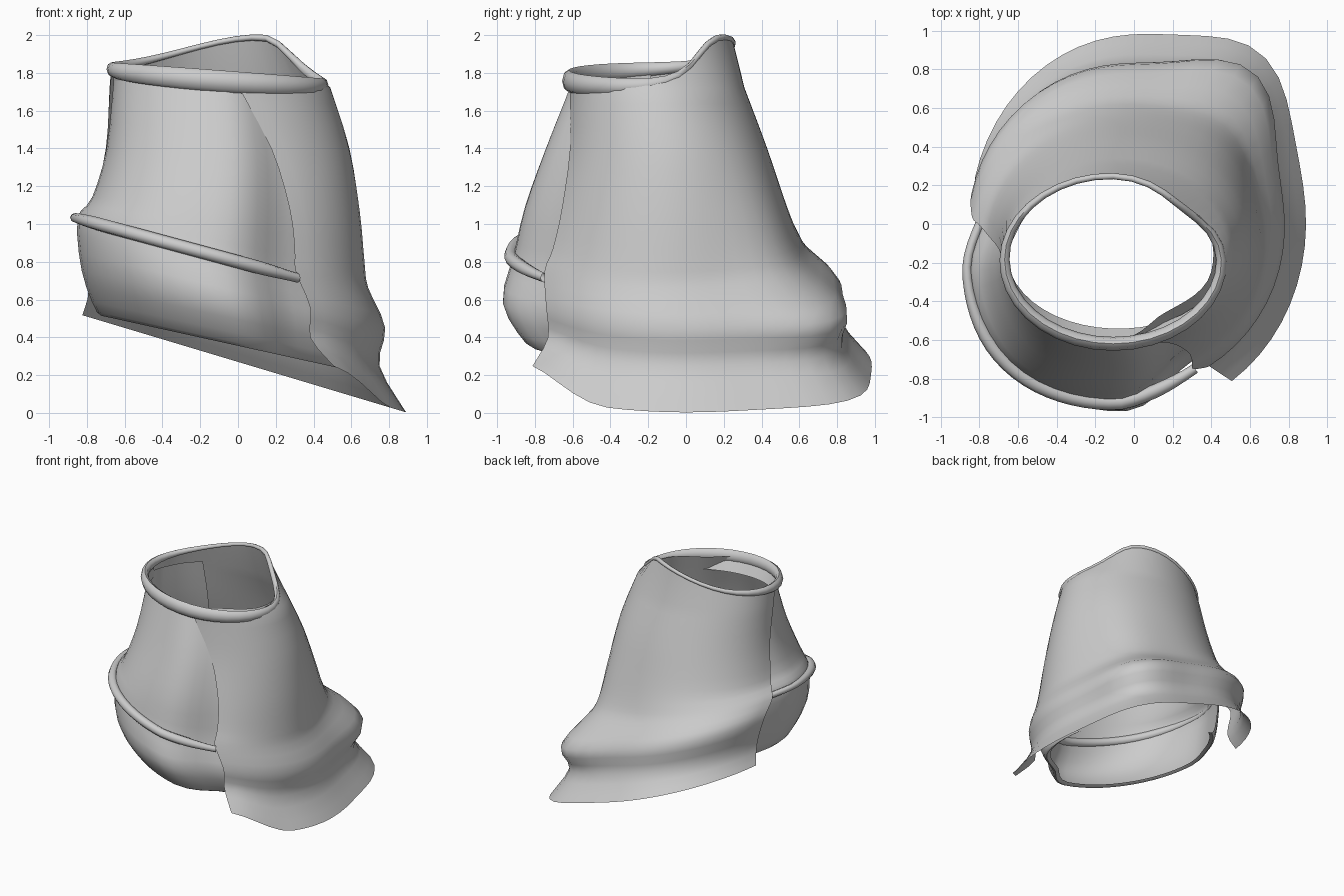
import bpy
from math import sin, cos, radians, exp, tau

if "Cube" in bpy.data.objects:
    bpy.data.objects.remove(bpy.data.objects["Cube"])


def smooth(a, b, t):
    t = min(1, max(0, (t - a) / (b - a)))
    return t * t * (3 - 2 * t)


def oval(xl, xr, yf, yb, deg, k=1.0):
    a = radians(deg)
    return ((xl + xr) / 2 + (xr - xl) / 2 * cos(a) * k,
            (yf + yb) / 2 + (yb - yf) / 2 * sin(a) * k)


def refine(rows, steps):
    """Catmull-Rom interpolation between rows of parameters."""
    out = []
    for i in range(len(rows) - 1):
        p = [rows[max(0, min(len(rows) - 1, i + d))] for d in (-1, 0, 1, 2)]
        for s in range(steps):
            t = s / steps
            out.append([b + .5 * t * (c - a + t * (2*a - 5*b + 4*c - d + t * (3*(b - c) + d - a)))
                        for a, b, c, d in zip(*p)])
    return out + [list(rows[-1])]


def grid(name, pts, wrap_u=False, wrap_v=False):
    n, m = len(pts), len(pts[0])
    faces = []
    for i in range(n if wrap_u else n - 1):
        for j in range(m if wrap_v else m - 1):
            i2, j2 = (i + 1) % n, (j + 1) % m
            faces.append((i*m + j, i2*m + j, i2*m + j2, i*m + j2))
    me = bpy.data.meshes.new(name)
    me.from_pydata([p for r in pts for p in r], [], faces)
    ob = bpy.data.objects.new(name, me)
    bpy.context.collection.objects.link(ob)
    bpy.ops.object.select_all(action='DESELECT')
    ob.select_set(True)
    bpy.context.view_layer.objects.active = ob
    bpy.ops.object.mode_set(mode='EDIT')
    bpy.ops.mesh.select_all(action='SELECT')
    bpy.ops.mesh.normals_make_consistent(inside=False)
    bpy.ops.object.mode_set(mode='OBJECT')
    bpy.ops.object.shade_smooth_by_angle(angle=radians(50))
    return ob


def collar_point(deg):
    d = (deg + 120) % 360 - 120
    k = 1 - .11 * exp(-((d - 45) / 26) ** 2)
    x, y = oval(-.67, .455, -.62, .25, d, k)
    w = 32 if d < 62 else 58
    return x, y, 1.795 - .075 * x + .215 * exp(-((d - 62) / w) ** 2)


# Wrapped outer coat with hip fold and flared hem
# xl, xr, yf, yb, z at centre, x slope, back-right bulge, start angle, end angle, front lift
coat_rows = [
    (-.68, .49, -.62, .31, 1.72, 0, .00, 188, -80, 0),
    (-.70, .59, -.65, .43, 1.40, 0, .02, 182, -69, 0),
    (-.76, .645, -.73, .53, 1.10, -.05, .06, 176, -62, 0),
    (-.81, .67, -.80, .60, .92, -.18, .10, 172, -60, 0),
    (-.85, .69, -.85, .66, .82, -.23, .15, 170, -60, 0),
    (-.86, .78, -.86, .82, .66, -.27, .25, 168, -59, 0),
    (-.81, .75, -.86, .83, .45, -.27, .18, 167, -58, .05),
    (-.85, .89, -.98, .98, .27, -.30, .16, 166, -56, .13),
]
COLS = 36
coat = []
for xl, xr, yf, yb, z0, zx, bump, t0, t1, lift in refine(coat_rows, 3):
    row = []
    for j in range(COLS + 1):
        d = t0 + (t1 - t0) * j / COLS
        x, y = oval(xl, xr, yf, yb, d, 1 + bump * exp(-((d - 50) / 20) ** 2))
        row.append((x, y, max(0, z0 + zx * x + lift * smooth(-25, -56, d))))
    coat.append(row)
top = [collar_point(188 - 268 * j / COLS) for j in range(COLS + 1)]
grid("outer_coat", [top] + coat)

# Bulging front panel that runs on under the coat on both sides
# xl, xr, yf, yb, z at centre, x slope, front-left bulge
panel_rows = [
    (-.66, .45, -.60, .28, 1.76, 0, 0),
    (-.695, .56, -.74, .40, 1.40, 0, .04),
    (-.77, .61, -.85, .48, 1.08, -.08, .05),
    (-.85, .64, -.91, .54, .80, -.27, .03),
    (-.83, .68, -.97, .58, .57, -.22, 0),
    (-.75, .68, -.85, .60, .37, -.22, 0),
    (-.70, .64, -.79, .56, .37, -.22, 0),
]


def panel_point(row, d, out=0):
    xl, xr, yf, yb, z0, zx, bump = row
    k = (1 + out + bump * exp(-((d - 225) / 28) ** 2) - .17 * smooth(272, 304, d)
         + .10 * smooth(306, 345, d) - .06 * smooth(186, 160, d))
    x, y = oval(xl, xr, yf, yb, d, k)
    return x, y, z0 + zx * x


grid("front_panel", [[panel_point(r, 130 + 245 * j / 36) for j in range(37)]
                     for r in refine(panel_rows, 3)])

# Rolled belt over the panel, melting into the hip fold on the right
belt = []
for i in range(31):
    d = 164 + 142 * i / 30
    x, y, z = panel_point(panel_rows[3], d, .02 + .11 * smooth(276, 304, d))
    r = .036 - .012 * smooth(220, 180, d) - .010 * smooth(285, 306, d)
    a = radians(d)
    belt.append([(x + r * cos(q) * cos(a), y + r * cos(q) * sin(a), z + r * sin(q))
                 for q in (tau * k / 8 for k in range(8))])
grid("belt_roll", belt, wrap_v=True)

# Rolled collar, thick at the front and thin at the back
collar = []
for i in range(36):
    d = i * 10
    x, y, z = collar_point(d)
    thick = .5 - .5 * sin(radians(d))
    w, h = .016 + .020 * thick, .015 + .042 * thick
    a = radians(d)
    collar.append([(x + w * cos(q) * cos(a), y + w * cos(q) * sin(a), z - h * .8 + h * sin(q))
                   for q in (tau * k / 8 for k in range(8))])
grid("collar_roll", collar, wrap_u=True, wrap_v=True)

# Inner lining below the front of the collar, fading out at both ends
lining = []
for s in range(4):
    row = []
    for j in range(19):
        d = 180 + 160 * j / 18
        x, y, z = collar_point(d)
        f = sin(radians((d - 180) * 180 / 160))
        k = .01 + .07 * f * s / 3
        row.append((x - k * cos(radians(d)), y - k * sin(radians(d)), z - .04 - .035 * s))
    lining.append(row)
grid("collar_lining", lining)
